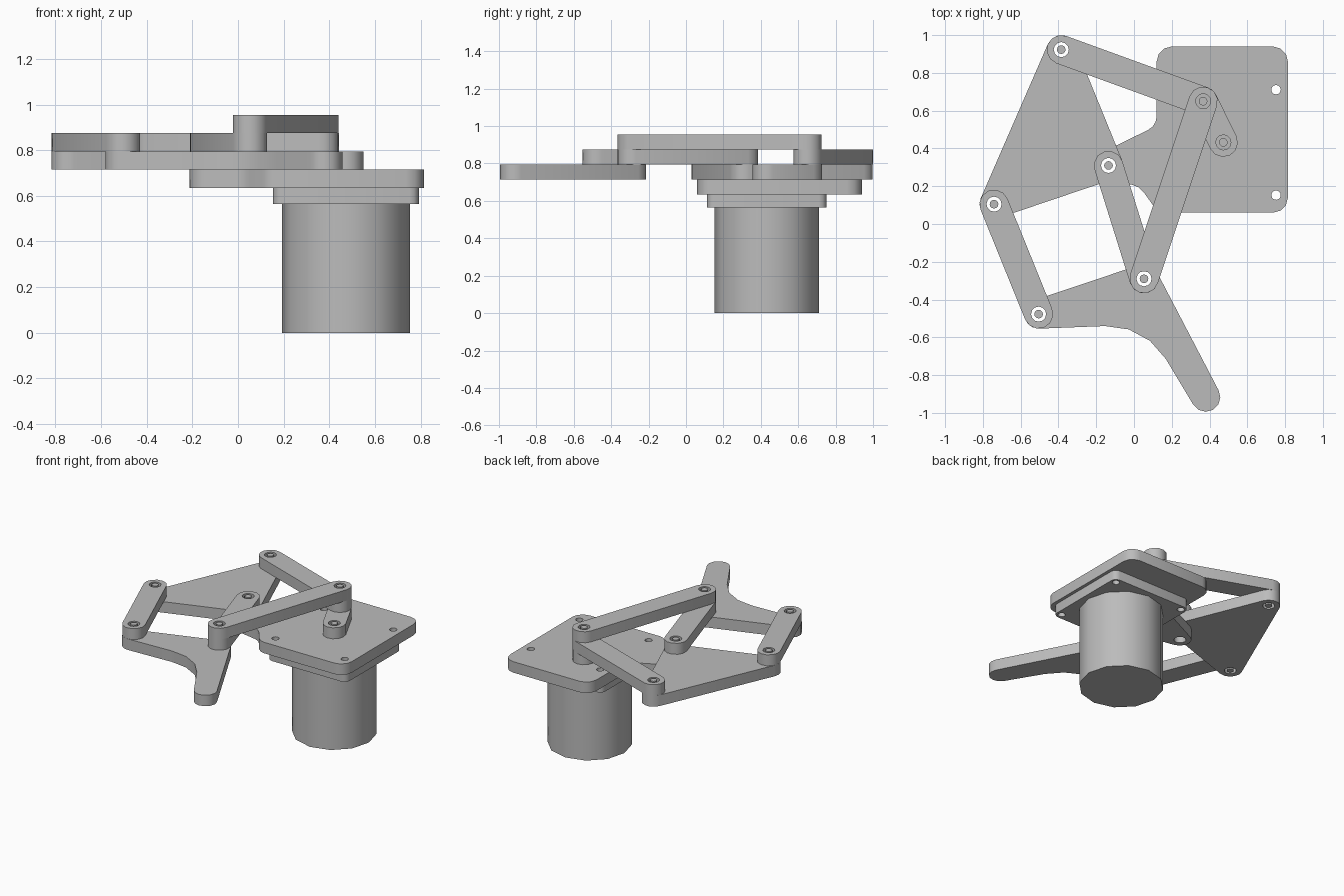
import bpy, bmesh, math
from mathutils import Vector

cube = bpy.data.objects.get("Cube")
if cube:
    bpy.data.objects.remove(cube)

grey = bpy.data.materials.new("plain_grey")
grey.use_nodes = True
grey.diffuse_color = (0.5, 0.5, 0.5, 1)
grey.node_tree.nodes["Principled BSDF"].inputs["Base Color"].default_value = (0.5, 0.5, 0.5, 1)

STEP = math.radians(30)
R, HOLE, PIN = 0.077, 0.04, 0.023      # link end, bore and pin radii
T = 0.08                               # thickness of one layer
Z0, Z1, Z2, Z3 = 0.635, 0.715, 0.795, 0.875

# joint centres of the linkage
rear = (-0.385, 0.923)
crank_pin = (0.366, 0.65)
shaft = (0.473, 0.432)
pivot = (-0.135, 0.31)
outer = (-0.741, 0.105)
ankle = (-0.505, -0.477)
knee = (0.053, -0.29)
toe = (0.38, -0.917)


def outline(discs):
    """Belt around discs (x, y, radius), anticlockwise; negative radii are hollows."""
    count = len(discs)
    normals = []
    for i, (x, y, r) in enumerate(discs):
        x2, y2, r2 = discs[(i + 1) % count]
        dx, dy = x2 - x, y2 - y
        normals.append(math.atan2(dy, dx) - math.acos((r - r2) / math.hypot(dx, dy)))
    points = []
    for i, (x, y, r) in enumerate(discs):
        start = normals[i - 1]
        sweep = (normals[i] - start) % math.tau
        if r < 0:
            sweep -= math.tau
        steps = max(1, math.ceil(abs(sweep) / STEP - 0.01))
        for k in range(steps + 1):
            a = start + sweep * k / steps
            points.append((x + r * math.cos(a), y + r * math.sin(a)))
    return points


def circle(centre, r):
    return [(centre[0] + r * math.cos(STEP * k), centre[1] + r * math.sin(STEP * k))
            for k in range(12)]


def slab(name, loops, bottom, top):
    """Extrude an outline with holes between two heights."""
    bm = bmesh.new()
    edges = []
    for loop in loops:
        verts = [bm.verts.new((x, y, bottom)) for x, y in loop]
        edges += [bm.edges.new((v, verts[i - 1])) for i, v in enumerate(verts)]
    bmesh.ops.triangle_fill(bm, use_beauty=True, edges=edges, normal=(0, 0, 1))
    ext = bmesh.ops.extrude_face_region(bm, geom=bm.faces[:], use_keep_orig=True)
    moved = [g for g in ext["geom"] if isinstance(g, bmesh.types.BMVert)]
    bmesh.ops.translate(bm, verts=moved, vec=Vector((0, 0, top - bottom)))
    bmesh.ops.recalc_face_normals(bm, faces=bm.faces[:])
    mesh = bpy.data.meshes.new(name)
    bm.to_mesh(mesh)
    bm.free()
    mesh.materials.append(grey)
    mesh.shade_smooth()
    mesh.set_sharp_from_angle(angle=math.radians(35))
    obj = bpy.data.objects.new(name, mesh)
    bpy.context.collection.objects.link(obj)
    return obj


def linkage(name, joints, z):
    """Rounded plate around the joints with a bore at each."""
    slab(name, [outline([(*j, R) for j in joints])] + [circle(j, HOLE) for j in joints], z, z + T)


# motor with square flange
slab("motor_body", [circle(shaft, 0.28)], 0, 0.565)
bolts = [(shaft[0] + 0.279 * sx, shaft[1] + 0.279 * sy)
         for sx, sy in ((-1, -1), (1, -1), (1, 1), (-1, 1))]
bolt_holes = [circle(b, 0.025) for b in bolts]
slab("motor_flange", [outline([(*b, 0.04) for b in bolts])] + bolt_holes, 0.565, Z0)

# mounting plate with an arm out to the fixed pivot
plate = [(*pivot, R), (-0.03, 0.11, -0.1), (0.17, 0.14, 0.08), (0.735, 0.14, 0.08),
         (0.735, 0.86, 0.08), (0.2, 0.86, 0.08), (0.04, 0.57, -0.08)]
slab("mounting_plate",
     [outline(plate), circle(pivot, HOLE), circle(shaft, HOLE)] + bolt_holes, Z0, Z1)

# lowest linkage layer
linkage("crank", [shaft, crank_pin], Z1)
linkage("upper_triangle", [rear, outer, pivot], Z1)
foot = [(*ankle, R), (-0.14, -0.9, -0.36), (*toe, R), (*knee, R)]
slab("foot", [outline(foot), circle(ankle, HOLE), circle(knee, HOLE)], Z1, Z2)

# middle and top link bars
linkage("rear_link", [rear, crank_pin], Z2)
linkage("outer_link", [outer, ankle], Z2)
linkage("inner_link", [pivot, knee], Z2)
linkage("long_link", [crank_pin, knee], Z3)

# joint pins
for name, joint, top in (("rear", rear, Z3), ("outer", outer, Z3), ("ankle", ankle, Z3),
                         ("pivot", pivot, Z3), ("crank", crank_pin, Z3 + T),
                         ("knee", knee, Z3 + T), ("shaft", shaft, Z2)):
    slab(name + "_pin", [circle(joint, PIN)], Z0 if name == "shaft" else Z1, top)
